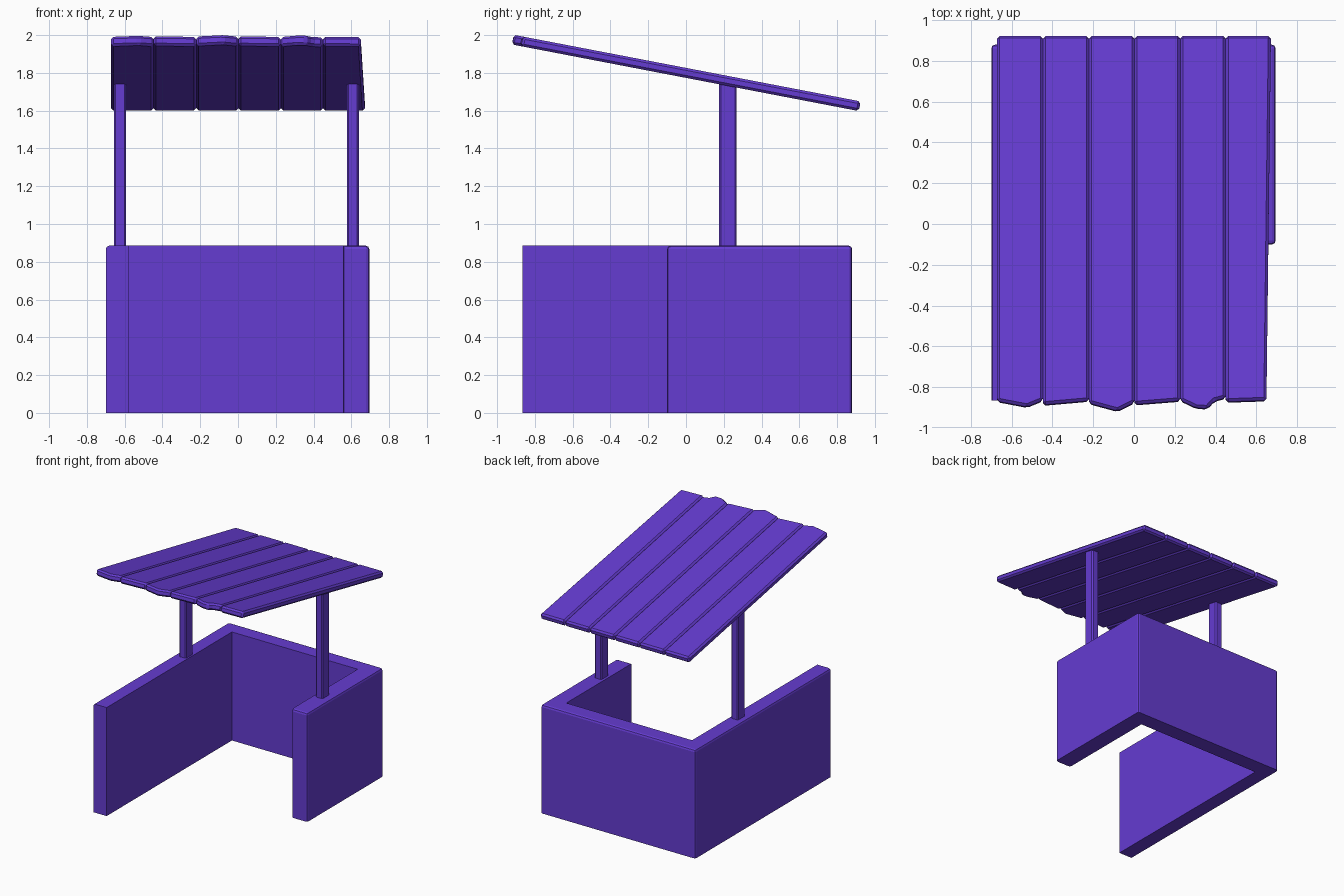
import bpy, bmesh, math
from mathutils import Matrix

cube = bpy.data.objects.get("Cube")
if cube:
    bpy.data.objects.remove(cube, do_unlink=True)

purple = bpy.data.materials.new("purple")
purple.use_nodes = True
purple.diffuse_color = (0.13, 0.045, 0.64, 1)
purple.node_tree.nodes["Principled BSDF"].inputs["Base Color"].default_value = purple.diffuse_color


def prism(name, outline, z0, z1, bevel, rule=lambda a, b: True, segments=1, matrix=None):
    """Extrude a plan outline from z0 to z1 and bevel the edges chosen by rule."""
    bm = bmesh.new()
    base = bm.faces.new([bm.verts.new((x, y, z0)) for x, y in outline])
    top = bmesh.ops.extrude_face_region(bm, geom=[base], use_keep_orig=True)
    for v in top["geom"]:
        if isinstance(v, bmesh.types.BMVert):
            v.co.z = z1
    bmesh.ops.recalc_face_normals(bm, faces=bm.faces)
    edges = [e for e in bm.edges if rule(e.verts[0].co, e.verts[1].co)]
    bmesh.ops.bevel(bm, geom=edges, offset=bevel, segments=segments,
                    profile=0.5, affect='EDGES', clamp_overlap=True)
    if matrix:
        bm.transform(matrix)
    mesh = bpy.data.meshes.new(name)
    bm.to_mesh(mesh)
    bm.free()
    mesh.materials.append(purple)
    obj = bpy.data.objects.new(name, mesh)
    bpy.context.collection.objects.link(obj)
    return obj


# Counter wall: U shape with one long and one short arm
LEFT, RIGHT, BACK, TOP = -0.7, 0.695, 0.88, 0.885
IN_LEFT, IN_RIGHT, IN_BACK = -0.58, 0.555, 0.75
LONG_END, SHORT_END = -0.865, -0.1


def wall_edge(a, b):
    mid = (a + b) / 2
    if mid.z < 0.01:
        return False
    outer = mid.x < LEFT + 0.01 or mid.x > RIGHT - 0.01 or mid.y > BACK - 0.01
    short_end = abs(mid.y - SHORT_END) < 0.01
    return (outer or short_end) and mid.y > LONG_END + 0.01


prism("counter_wall",
      [(LEFT, LONG_END), (IN_LEFT, LONG_END), (IN_LEFT, IN_BACK), (IN_RIGHT, IN_BACK),
       (IN_RIGHT, SHORT_END), (RIGHT, SHORT_END), (RIGHT, BACK), (LEFT, BACK)],
      0, TOP, 0.018, wall_edge, segments=2)

# Roof posts
for name, x in (("right_post", -0.625), ("left_post", 0.608)):
    w, y0, y1 = 0.032, 0.175, 0.268
    prism(name, [(x - w, y0), (x + w, y0), (x + w, y1), (x - w, y1)],
          TOP - 0.03, 1.74, 0.009, lambda a, b: abs(a.z - b.z) > 0.1)

# Sloping roof of planks with worn front ends
SLOPE = math.atan(0.192)
tilt = Matrix.Translation((0, 0, 1.8)) @ Matrix.Rotation(-SLOPE, 4, 'X')
BACK_END = 0.92
seams = [-0.672, -0.447, -0.221, 0.002, 0.227, 0.45, 0.672]
worn_ends = [
    [(-0.672, -0.872), (-0.525, -0.9), (-0.447, -0.868)],
    [(-0.447, -0.89), (-0.221, -0.87)],
    [(-0.221, -0.882), (-0.08, -0.92), (0.002, -0.878)],
    [(0.002, -0.888), (0.227, -0.87)],
    [(0.227, -0.868), (0.305, -0.905), (0.36, -0.908), (0.395, -0.87), (0.45, -0.856)],
    [(0.45, -0.875), (0.65, -0.868)],
]
for i, front in enumerate(worn_ends):
    plan = front + [(seams[i + 1], BACK_END), (seams[i], BACK_END)]
    plan = [(x, y / math.cos(SLOPE)) for x, y in plan]
    prism(f"roof_plank_{i + 1}", plan, -0.026, 0.026, 0.013, matrix=tilt)
